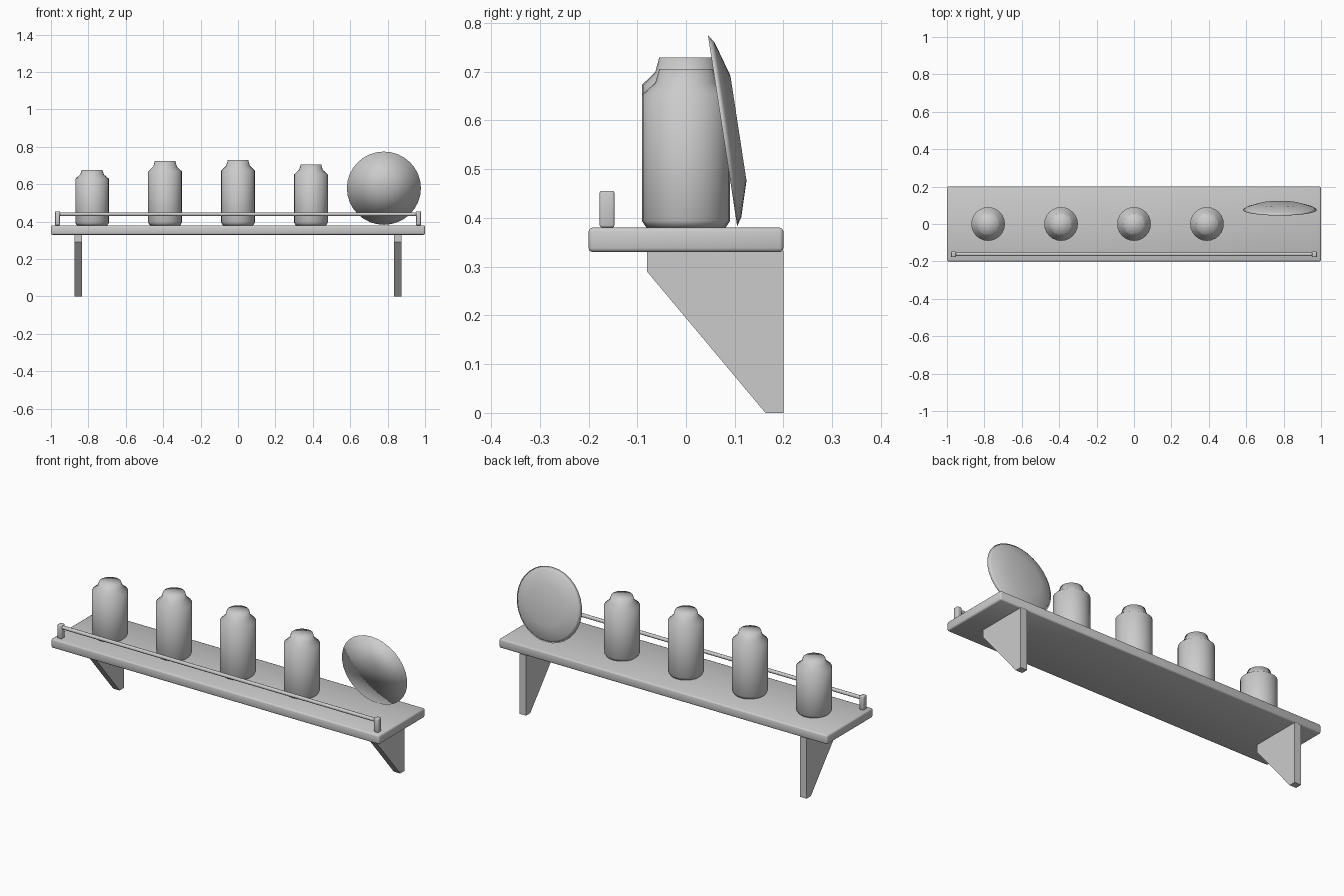
import bpy, bmesh
from math import cos, sin, pi, radians
from mathutils import Matrix

if "Cube" in bpy.data.objects:
    bpy.data.objects.remove(bpy.data.objects["Cube"])


def finish(name, bm, smooth=None):
    bmesh.ops.recalc_face_normals(bm, faces=bm.faces)
    mesh = bpy.data.meshes.new(name)
    bm.to_mesh(mesh)
    bm.free()
    ob = bpy.data.objects.new(name, mesh)
    bpy.context.collection.objects.link(ob)
    if smooth:
        bpy.ops.object.select_all(action='DESELECT')
        ob.select_set(True)
        bpy.context.view_layer.objects.active = ob
        bpy.ops.object.shade_smooth_by_angle(angle=radians(smooth))
    return ob


def box(name, center, size, bevel):
    bm = bmesh.new()
    bmesh.ops.create_cube(bm, size=1)
    bmesh.ops.scale(bm, vec=size, verts=bm.verts)
    bmesh.ops.bevel(bm, geom=bm.edges[:], offset=bevel, segments=2, profile=0.5, affect='EDGES')
    bmesh.ops.translate(bm, vec=center, verts=bm.verts)
    return finish(name, bm, 50)


def lathe(name, profile, sides):
    """Closed turned solid; the profile's first and last points lie on the z axis."""
    bm = bmesh.new()
    rings = []
    for r, z in profile:
        if r == 0:
            rings.append([bm.verts.new((0, 0, z))] * sides)
        else:
            rings.append([bm.verts.new((r * cos(2 * pi * i / sides), r * sin(2 * pi * i / sides), z))
                          for i in range(sides)])
    for a, b in zip(rings, rings[1:]):
        for i in range(sides):
            j = (i + 1) % sides
            bm.faces.new(list(dict.fromkeys((a[i], a[j], b[j], b[i]))))
    return finish(name, bm, 180)


# shelf board
box("shelf_board", (0, 0, 0.355), (2, 0.4, 0.05), 0.008)

# tapered wall brackets and rail posts at both ends
bracket = [(-0.08, 0.332), (0.2, 0.332), (0.2, 0), (0.163, 0), (-0.08, 0.29)]
for side, s in (("left", -1), ("right", 1)):
    bm = bmesh.new()
    face = bm.faces.new([bm.verts.new((s * 0.855 - 0.02, y, z)) for y, z in bracket])
    ext = bmesh.ops.extrude_face_region(bm, geom=[face], use_keep_orig=True)
    bmesh.ops.translate(bm, vec=(0.04, 0, 0),
                        verts=[v for v in ext["geom"] if isinstance(v, bmesh.types.BMVert)])
    finish(side + "_bracket", bm)
    box(side + "_rail_post", (s * 0.965, -0.162, 0.418), (0.026, 0.03, 0.075), 0.004)

# front guard rail
bm = bmesh.new()
bmesh.ops.create_cone(bm, cap_ends=True, segments=12, radius1=0.01, radius2=0.01, depth=1.93,
                      matrix=Matrix.Translation((0, -0.162, 0.44)) @ Matrix.Rotation(pi / 2, 4, 'Y'))
finish("guard_rail", bm, 50)

# row of jars, same profile at different heights
for n, (x, h) in enumerate([(-0.78, 0.297), (-0.39, 0.344), (0, 0.349), (0.39, 0.325)], 1):
    jar = lathe("jar_%d" % n, [(0, 0), (0.081, 0), (0.09, 0.045 * h), (0.09, 0.84 * h),
                               (0.063, 0.915 * h), (0.055, h), (0, h)], 24)
    jar.location = (x, 0, 0.38)

# tilted plate, dished towards the front
plate = lathe("plate", [(0, 0.022), (0.198, 0), (0.182, 0.011), (0.109, 0.033), (0, 0.033)], 32)
plate.location = (0.78, 0.075, 0.579)
plate.rotation_euler = (radians(-90 + 8.7), 0, 0)
